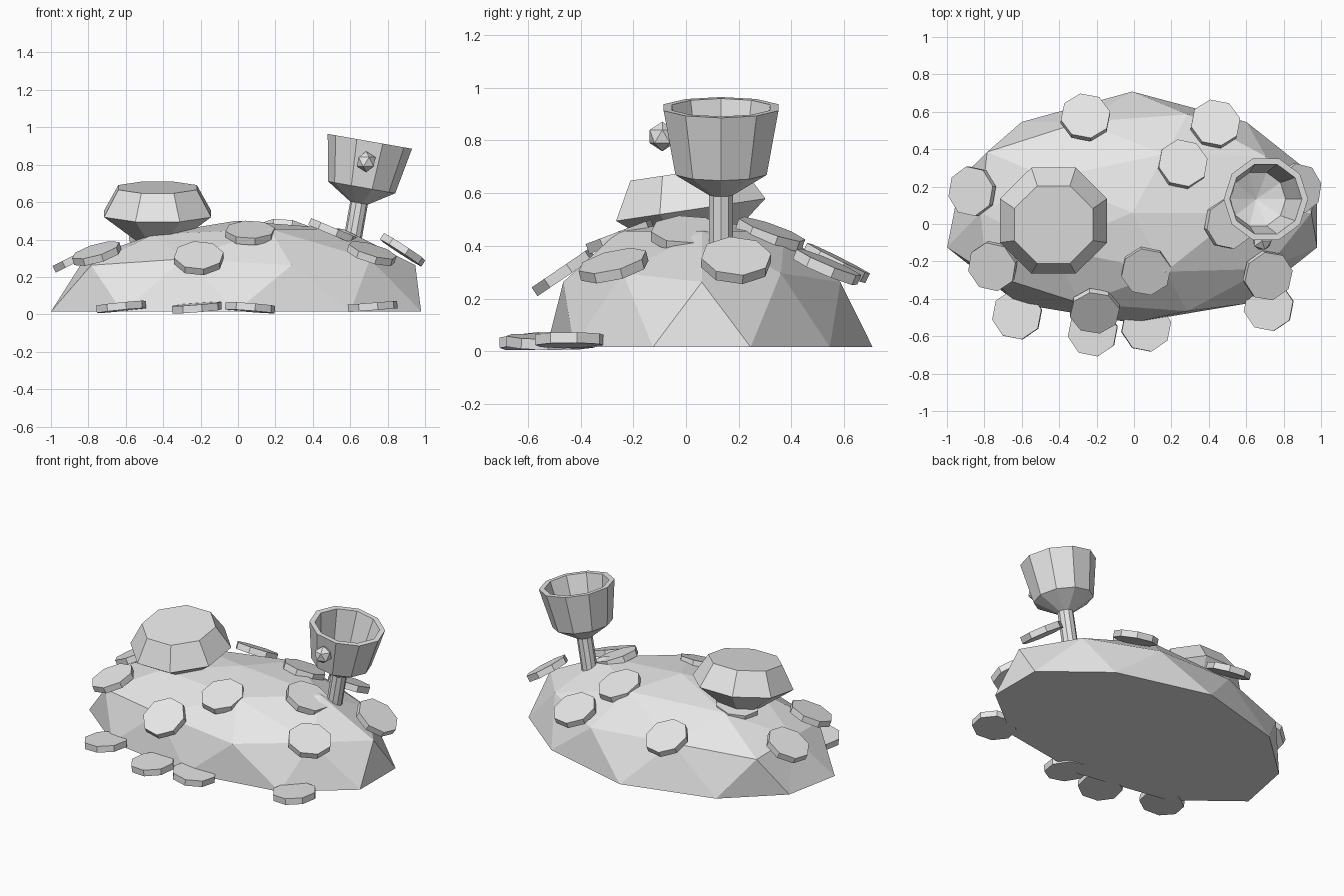
import bpy, bmesh, math
from mathutils import Vector, Matrix

old = bpy.data.objects.get("Cube")
if old:
    bpy.data.objects.remove(old)

grey = bpy.data.materials.new("plain_grey")
grey.use_nodes = True
grey.diffuse_color = (0.8, 0.8, 0.8, 1)
grey.node_tree.nodes["Principled BSDF"].inputs["Base Color"].default_value = (0.8, 0.8, 0.8, 1)


def finish(bm, name, place):
    """Turn a bmesh into a flat shaded object at the given transform."""
    bm.transform(place)
    bmesh.ops.recalc_face_normals(bm, faces=bm.faces)
    mesh = bpy.data.meshes.new(name)
    bm.to_mesh(mesh)
    bm.free()
    mesh.materials.append(grey)
    obj = bpy.data.objects.new(name, mesh)
    bpy.context.collection.objects.link(obj)


def lathe(name, profile, sides, place, turn=0.0):
    """Revolve (radius, height) points; radius 0 gives a tip, open ends are capped."""
    bm = bmesh.new()
    rings = []
    for r, z in profile:
        if r == 0:
            rings.append([bm.verts.new((0, 0, z))])
            continue
        angles = [turn + math.tau * i / sides for i in range(sides)]
        rings.append([bm.verts.new((r * math.cos(a), r * math.sin(a), z)) for a in angles])
    for a, b in zip(rings, rings[1:]):
        for i in range(sides):
            j = (i + 1) % sides
            quad = [a[i % len(a)], a[j % len(a)], b[j % len(b)], b[i % len(b)]]
            bm.faces.new(list(dict.fromkeys(quad)))
    for ring in (rings[0], rings[-1]):
        if len(ring) > 1:
            bm.faces.new(ring)
    finish(bm, name, place)


def aimed(centre, normal):
    """Transform that moves to centre and leans the z axis along normal."""
    lean = Vector((0, 0, 1)).rotation_difference(Vector(normal).normalized())
    return Matrix.Translation(centre) @ lean.to_matrix().to_4x4()


# Mound: upper half of a low-poly sphere, flattened, with a closed base
bm = bmesh.new()
bmesh.ops.create_icosphere(bm, subdivisions=2, radius=1)
bmesh.ops.delete(bm, geom=[v for v in bm.verts if v.co.z < -0.01], context="VERTS")
bm.faces.new(sorted((v for v in bm.verts if v.co.z < 0.01),
                    key=lambda v: math.atan2(v.co.y, v.co.x)))
for v in bm.verts:
    x, y, z = v.co
    if z < 0.01:
        # uneven outline at the base
        if abs(x) < 0.01:
            v.co.y += 0.08 if y > 0 else 0.02
        elif x < 0 < y:
            v.co.x += 0.07 if x < -0.9 else 0.02
    elif z < 0.5:
        # fuller shoulder
        v.co = (x * 1.03, y * 1.03, 0.51)
    elif z < 0.6:
        v.co.z = 0.58
        if x < -0.84:
            v.co.x = -0.78
    elif z < 0.9 and x > 0:
        # higher on the goblet side
        v.co = (x * 1.05, y * 1.05, 0.91)
finish(bm, "mound", Matrix.Translation((-0.01, 0.06, 0.016)) @ Matrix.Diagonal((1.04, 0.6, 0.484, 1)))

# Coins: centre, then the lean of the face in x and y
coins = [
    (-0.26, 0.57, 0.335, 0.05, 0.5), (0.435, 0.535, 0.32, 0.1, 0.42),
    (0.26, 0.32, 0.445, 0.15, 0.35), (0.505, 0.0, 0.445, 0.42, 0.0),
    (0.88, 0.19, 0.345, 0.65, 0.05), (0.715, -0.275, 0.325, 0.3, -0.25),
    (0.065, -0.25, 0.435, 0.0, -0.38), (-0.21, -0.465, 0.3, 0.0, -0.68),
    (-0.755, -0.225, 0.325, -0.3, -0.25), (-0.865, 0.175, 0.3, -0.5, 0.0),
    (-0.45, 0.11, 0.42, -0.2, 0.05),
    (-0.625, -0.485, 0.04, -0.1, 0.03), (-0.22, -0.575, 0.036, -0.08, -0.04),
    (0.065, -0.55, 0.036, 0.08, 0.03), (0.72, -0.44, 0.042, -0.08, 0.0),
]
for x, y, z, lean_x, lean_y in coins:
    lathe("coin", [(0.135, -0.02), (0.135, 0.02)], 8,
          aimed((x, y, z), (lean_x, lean_y, 1)), 0.2)

# Large cut gem leaning forward
lathe("large_gem", [(0, -0.23), (0.31, 0), (0.227, 0.143)], 8,
      aimed((-0.43, 0.018, 0.537), (0, -0.15, 1)), math.pi / 8)

# Goblet: stem, bowl and hollow inside in one profile
lathe("goblet", [(0.048, -0.58), (0.048, -0.335), (0.182, -0.25), (0.229, 0),
                 (0.196, 0), (0.15, -0.24), (0, -0.3)], 10,
      aimed((0.705, 0.133, 0.925), (0.176, 0, 1)))

# Small gem set on the front of the bowl
bm = bmesh.new()
bmesh.ops.create_icosphere(bm, subdivisions=1, radius=0.056)
finish(bm, "goblet_gem", Matrix.Translation((0.685, -0.09, 0.815)))
